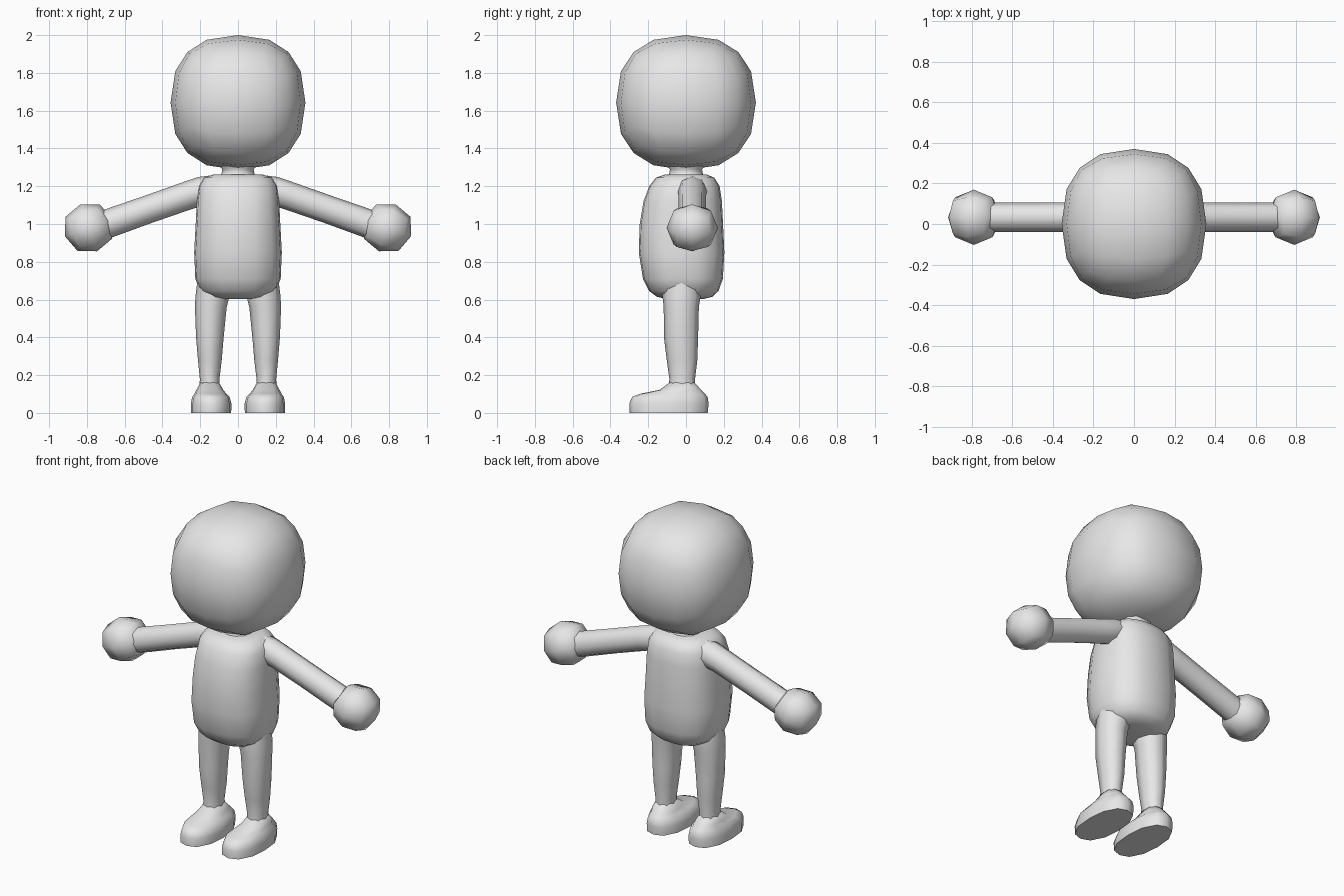
import bpy, bmesh, math
from mathutils import Matrix, Vector

grey = bpy.data.materials.new("plain grey")
grey.diffuse_color = (0.8, 0.8, 0.8, 1)


def finish(name, bm):
    """Turn a bmesh into a smooth-shaded grey object."""
    bmesh.ops.recalc_face_normals(bm, faces=bm.faces)
    mesh = bpy.data.meshes.new(name)
    bm.to_mesh(mesh)
    bm.free()
    ob = bpy.data.objects.new(name, mesh)
    bpy.context.collection.objects.link(ob)
    mesh.materials.append(grey)
    bpy.ops.object.select_all(action='DESELECT')
    ob.select_set(True)
    bpy.context.view_layer.objects.active = ob
    bpy.ops.object.shade_smooth_by_angle(angle=math.radians(62))
    return ob


def loft(name, rings, sides=8, power=2.0, matrix=Matrix()):
    """Skin rounded rings given as (z, x min, x max, y min, y max)."""
    bm = bmesh.new()
    loops = []
    for z, x0, x1, y0, y1 in rings:
        loop = []
        for i in range(sides):
            a = 2 * math.pi * i / sides
            c, s = math.cos(a), math.sin(a)
            k = (abs(c) ** power + abs(s) ** power) ** (-1 / power)
            p = Vector(((x0 + x1) / 2 + (x1 - x0) / 2 * c * k,
                        (y0 + y1) / 2 + (y1 - y0) / 2 * s * k, z))
            loop.append(bm.verts.new(matrix @ p))
        loops.append(loop)
    for a, b in zip(loops, loops[1:]):
        for i in range(sides):
            j = (i + 1) % sides
            bm.faces.new((a[i], a[j], b[j], b[i]))
    bm.faces.new(loops[0])
    bm.faces.new(loops[-1])
    return finish(name, bm)


def ball(name, cuts, power, matrix):
    """Cube-based ball with a slightly boxy roundness."""
    bm = bmesh.new()
    bmesh.ops.create_cube(bm, size=2)
    bmesh.ops.subdivide_edges(bm, edges=bm.edges, cuts=cuts, use_grid_fill=True)
    for v in bm.verts:
        v.co /= sum(abs(c) ** power for c in v.co) ** (1 / power)
    bm.transform(matrix)
    return finish(name, bm)


# Head and neck
ball("head", 3, 2.4, Matrix.Translation((0, 0, 1.643))
     @ Matrix.Diagonal((0.357, 0.37, 0.357, 1)))
loft("neck", [(1.22, -0.13, 0.13, -0.12, 0.13), (1.262, -0.088, 0.088, -0.09, 0.09),
              (1.29, -0.083, 0.083, -0.085, 0.085), (1.34, -0.13, 0.13, -0.13, 0.13)], 12)

# Torso
loft("torso", [
    (0.602, -0.10, 0.10, -0.10, 0.09),
    (0.615, -0.155, 0.155, -0.155, 0.14),
    (0.645, -0.20, 0.20, -0.195, 0.172),
    (0.71, -0.226, 0.226, -0.228, 0.195),
    (0.85, -0.232, 0.232, -0.25, 0.203),
    (1.00, -0.224, 0.224, -0.245, 0.196),
    (1.12, -0.218, 0.218, -0.225, 0.190),
    (1.20, -0.208, 0.208, -0.195, 0.178),
    (1.245, -0.18, 0.18, -0.16, 0.15),
    (1.262, -0.13, 0.13, -0.11, 0.11)], 16, 2.7)

for side, s in (("left", 1), ("right", -1)):
    flip = Matrix.Diagonal((s, 1, 1, 1))
    # Arm runs outward and down from the shoulder
    slope = Matrix.Rotation(math.radians(109.5), 4, 'Y')
    arm = flip @ Matrix.Translation((0.13, 0.033, 1.20)) @ slope
    loft(side + "_arm", [
        (0.00, -0.06, 0.07, -0.07, 0.07),
        (0.06, -0.073, 0.085, -0.078, 0.078),
        (0.14, -0.074, 0.076, -0.074, 0.074),
        (0.36, -0.074, 0.074, -0.072, 0.072),
        (0.58, -0.076, 0.076, -0.072, 0.072),
        (0.66, -0.076, 0.076, -0.074, 0.074)], 8, 2.0, arm)
    # Hand
    ball(side + "_hand", 1, 2.15, flip @ Matrix.Translation((0.79, 0.033, 0.98))
         @ slope @ Matrix.Diagonal((0.132, 0.136, 0.134, 1)))
    # Leg
    loft(side + "_leg", [
        (0.12, 0.095, 0.205, -0.095, 0.05),
        (0.18, 0.098, 0.202, -0.088, 0.048),
        (0.28, 0.086, 0.212, -0.102, 0.060),
        (0.40, 0.076, 0.222, -0.117, 0.064),
        (0.56, 0.060, 0.228, -0.118, 0.068),
        (0.62, 0.045, 0.225, -0.125, 0.078),
        (0.70, 0.045, 0.215, -0.12, 0.075)], 8, 2.2, flip)
    # Foot with flat sole
    loft(side + "_foot", [
        (0.000, 0.036, 0.250, -0.298, 0.115),
        (0.050, 0.035, 0.250, -0.300, 0.120),
        (0.085, 0.045, 0.242, -0.285, 0.114),
        (0.102, 0.062, 0.230, -0.240, 0.100),
        (0.122, 0.078, 0.220, -0.140, 0.080),
        (0.160, 0.100, 0.200, -0.088, 0.045)], 12, 2.4, flip)
